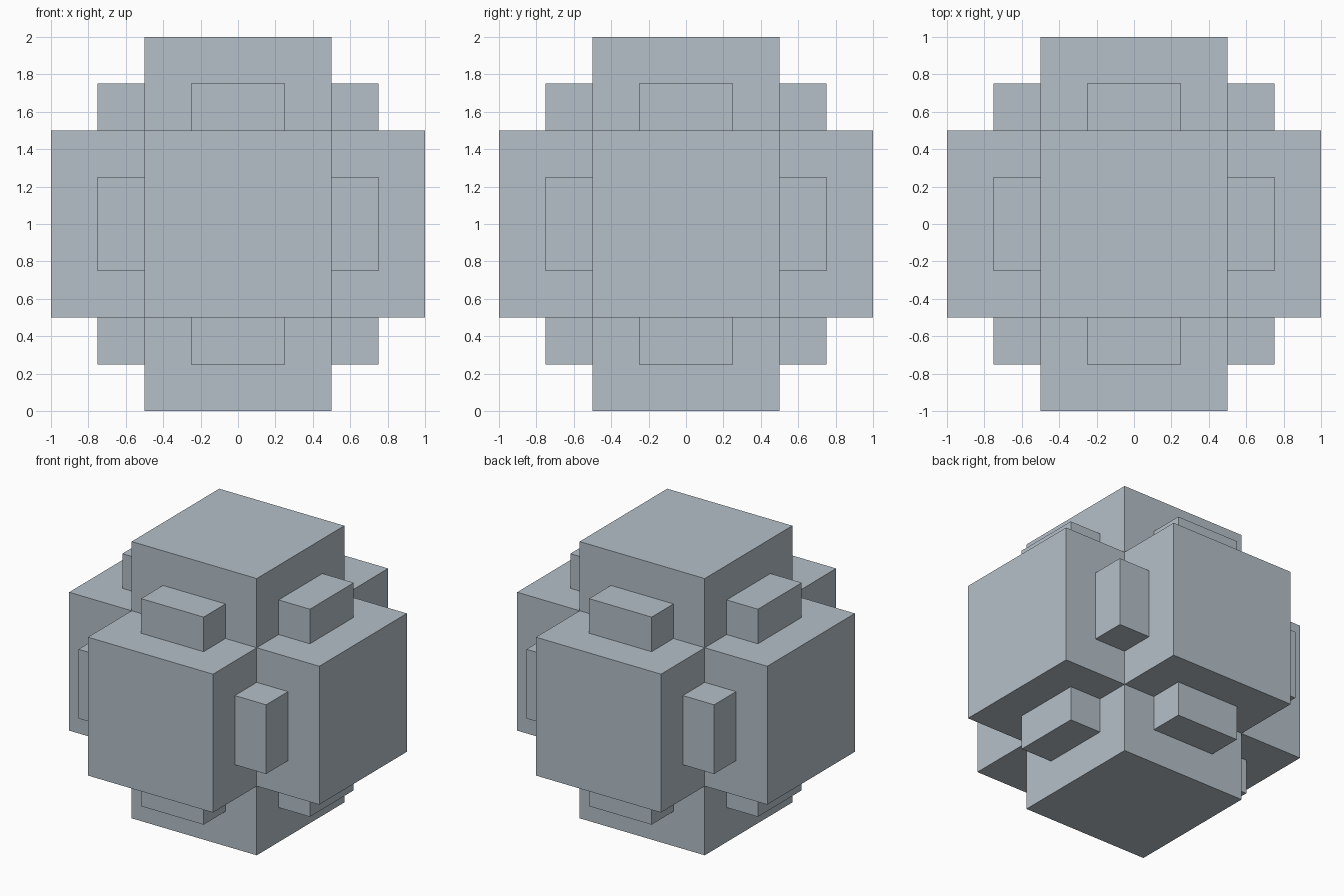
import bpy
import bmesh
from itertools import product
from mathutils import Matrix, Vector

if "Cube" in bpy.data.objects:
    bpy.data.objects.remove(bpy.data.objects["Cube"], do_unlink=True)

CENTRE = Vector((0, 0, 1))

# Single pale blue-grey material
COLOUR = (0.46, 0.53, 0.58, 1)
material = bpy.data.materials.new("pale_blue_grey")
material.use_nodes = True
material.diffuse_color = COLOUR
material.node_tree.nodes["Principled BSDF"].inputs["Base Color"].default_value = COLOUR


def add_object(name, bm, location):
    mesh = bpy.data.meshes.new(name)
    bm.normal_update()
    bm.to_mesh(mesh)
    bm.free()
    mesh.materials.append(material)
    obj = bpy.data.objects.new(name, mesh)
    obj.location = location
    bpy.context.collection.objects.link(obj)


# Six-armed cross: a unit cube with every face pulled out by half a unit
bm = bmesh.new()
bmesh.ops.create_cube(bm, size=1)
bm.normal_update()
arms = bmesh.ops.extrude_discrete_faces(bm, faces=bm.faces[:])["faces"]
for face in arms:
    bmesh.ops.translate(bm, verts=face.verts[:], vec=face.normal * 0.5)
add_object("six_armed_cross", bm, CENTRE)

# Twelve small blocks, one in each inner corner between two arms
SIDES = (("right", "left"), ("front", "back"), ("bottom", "top"))
for along in range(3):
    a, b = [axis for axis in range(3) if axis != along]
    for i, j in product((0, 1), repeat=2):
        offset = Vector((0, 0, 0))
        offset[a] = (2 * i - 1) * 0.625
        offset[b] = (2 * j - 1) * 0.625
        size = Vector((0.25, 0.25, 0.25))
        size[along] = 0.5
        bm = bmesh.new()
        bmesh.ops.create_cube(bm, size=1, matrix=Matrix.Diagonal((*size, 1)))
        add_object(f"corner_block_{SIDES[a][i]}_{SIDES[b][j]}", bm, CENTRE + offset)
